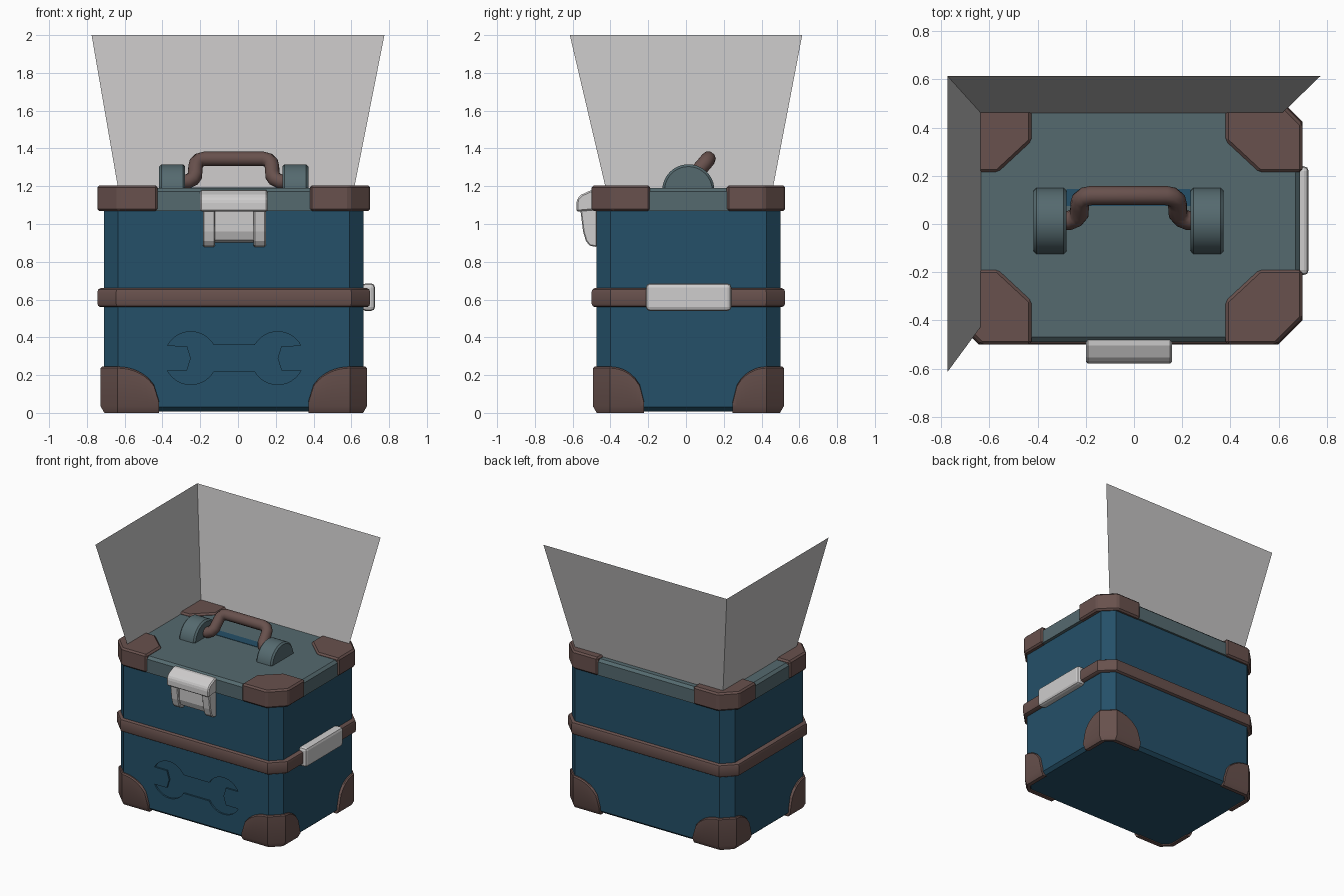
import bpy, bmesh, math
from mathutils import Vector

if "Cube" in bpy.data.objects:
    bpy.data.objects.remove(bpy.data.objects["Cube"])

CX, CY = -0.0225, 0.0125     # centre of the case


def mat(name, rgb):
    m = bpy.data.materials.new(name)
    m.diffuse_color = (*rgb, 1)
    m.use_nodes = True
    m.node_tree.nodes["Principled BSDF"].inputs["Base Color"].default_value = m.diffuse_color
    return m


BLUE = mat("deep blue", (0.018, 0.080, 0.138))
TEAL = mat("grey teal", (0.091, 0.144, 0.159))
BROWN = mat("leather brown", (0.138, 0.082, 0.074))
METAL = mat("pale metal", (0.62, 0.61, 0.61))
GREY = mat("panel grey", (0.55, 0.54, 0.54))


def finish(name, bm, material, bevel=0, smooth=False, segments=1):
    bmesh.ops.recalc_face_normals(bm, faces=bm.faces)
    me = bpy.data.meshes.new(name)
    bm.to_mesh(me)
    bm.free()
    me.materials.append(material)
    ob = bpy.data.objects.new(name, me)
    bpy.context.collection.objects.link(ob)
    if bevel:
        b = ob.modifiers.new("bevel", "BEVEL")
        b.width, b.segments, b.limit_method = bevel, segments, "ANGLE"
    if smooth:
        bpy.ops.object.select_all(action="DESELECT")
        ob.select_set(True)
        bpy.context.view_layer.objects.active = ob
        bpy.ops.object.shade_smooth_by_angle(angle=math.radians(35))
    return ob


def loft(rings, cap=True):
    """Skin a list of equal closed rings."""
    bm = bmesh.new()
    vs = [[bm.verts.new(p) for p in r] for r in rings]
    n = len(rings[0])
    for a, b in zip(vs, vs[1:]):
        for i in range(n):
            bm.faces.new((a[i], a[(i + 1) % n], b[(i + 1) % n], b[i]))
    if cap:
        bm.faces.new(vs[0][::-1])
        bm.faces.new(vs[-1])
    return bm


def octagon(hx, hy, c, z, inset=0):
    hx, hy, c = hx - inset, hy - inset, c - inset * 0.586
    q = [(hx, -hy + c), (hx, hy - c), (hx - c, hy), (-hx + c, hy),
         (-hx, hy - c), (-hx, -hy + c), (-hx + c, -hy), (hx - c, -hy)]
    return [(CX + x, CY + y, z) for x, y in q]


def case_part(name, material, hx, hy, c, levels, smooth=False):
    return finish(name, loft([octagon(hx, hy, c, z, i) for z, i in levels]), material, smooth=smooth)


def side_prism(name, material, profile, x0, x1, **kw):
    """Extrude a (y, z) profile along x."""
    return finish(name, loft([[(x, y, z) for y, z in profile] for x in (x0, x1)]), material, **kw)


# Body, lid and middle band
body = case_part("body", BLUE, 0.6875, 0.4875, 0.075, [(0.008, 0.025), (0.03, 0), (1.09, 0)])
case_part("lid", TEAL, 0.7125, 0.5025, 0.11, [(1.07, 0), (1.172, 0), (1.19, 0.02)])
case_part("band", BROWN, 0.7225, 0.5125, 0.1,
          [(0.56, 0.04), (0.56, 0.016), (0.567, 0.005), (0.58, 0), (0.64, 0),
           (0.653, 0.005), (0.66, 0.016), (0.66, 0.04)], smooth=True)

# Wrench shape recessed into the front
def head(side):
    R = 0.14
    arc = [math.radians(150 - 122 * i / 12) for i in range(13)]
    top = [(R * math.cos(a), R * math.sin(a)) for a in arc]
    pts = top + [(0.02, 0.065), (0, 0), (0.02, -0.065)] + [(x, -z) for x, z in top[::-1]]
    return [(-0.02 + side * (0.23 + x), 0.29 + side * z) for x, z in pts]

outline = head(1) + head(-1)
cutter = finish("wrench_cutter", loft([[(x, y, z) for x, z in outline] for y in (-0.52, -0.463)]), BLUE)
cutter.hide_render = True
cutter.hide_viewport = True
cut = body.modifiers.new("wrench", "BOOLEAN")
cut.operation, cut.object, cut.solver = "DIFFERENCE", cutter, "EXACT"

# Corner guards on lid and base
LID = [(0.4025, 0.5125), (0.6125, 0.5125), (0.7225, 0.4025), (0.7225, 0.2025),
       (0.5425, 0.2025), (0.4025, 0.3325)]
for sx, side in ((-1, "left"), (1, "right")):
    for sy, end in ((-1, "front"), (1, "back")):
        rings = [[(CX + sx * x, CY + sy * y, z) for x, y in LID] for z in (1.068, 1.205)]
        finish(f"lid_corner_{end}_{side}", loft(rings), BROWN, bevel=0.012)

        # base guard: rounded flaps meeting at the chamfered corner
        ox, oy, c, N = 0.705, 0.505, 0.09, 8
        flap = [(i / N, 0.06 + 0.185 * math.sqrt(1 - (1 - i / N) ** 2)) for i in range(N + 1)]
        cols = [(0.395 + (ox - c - 0.395) * t, oy, h, 0, 1) for t, h in flap]
        cols += [(ox, 0.235 + (oy - c - 0.235) * t, h, 1, 0) for t, h in flap[::-1]]
        bm = bmesh.new()
        grid = []
        for x, y, h, nx, ny in cols:
            def at(d, z):
                return bm.verts.new((CX + sx * (x - d * nx), CY + sy * (y - d * ny), z))
            grid.append([at(0.05, 0), at(0.02, 0), at(0, 0.035), at(0, h - 0.008),
                         at(0.008, h), at(0.05, h)])
        for a, b in zip(grid, grid[1:]):
            for i in range(6):
                j = (i + 1) % 6
                bm.faces.new((a[i], b[i], b[j], a[j]))
        bm.faces.new(grid[0])
        bm.faces.new(grid[-1])
        finish(f"base_corner_{end}_{side}", bm, BROWN, smooth=True)

# Handle mounts: half discs on the lid
half = [(CY + 0.138 * math.cos(math.pi * i / 20), 1.178 + 0.138 * math.sin(math.pi * i / 20))
        for i in range(21)]
for name, x0, x1 in (("left", -0.417, -0.28), ("right", 0.235, 0.372)):
    side_prism(f"handle_mount_{name}", TEAL, half, x0, x1, bevel=0.012, smooth=True)

# Strip beneath the handle
side_prism("handle_strip", BLUE, [(0.075, 1.185), (0.145, 1.185), (0.145, 1.193), (0.075, 1.193)],
           -0.28, 0.235)

# Handle: bent tube leaning back
cu = bpy.data.curves.new("handle", "CURVE")
cu.dimensions, cu.bevel_depth, cu.bevel_resolution = "3D", 0.04, 3
HALF = [(0.29, 0.015, 1.222), (0.245, 0.015, 1.225), (0.218, 0.026, 1.238), (0.205, 0.042, 1.258),
        (0.203, 0.078, 1.297), (0.198, 0.100, 1.322), (0.182, 0.113, 1.338), (0.155, 0.118, 1.345)]
path = [(CX - x, y, z) for x, y, z in HALF] + [(CX + x, y, z) for x, y, z in HALF[::-1]]
sp = cu.splines.new("POLY")
sp.points.add(len(path) - 1)
for p, co in zip(sp.points, path):
    p.co = (*co, 1)
sp.use_smooth = True
cu.use_fill_caps = True
cu.materials.append(BROWN)
bpy.context.collection.objects.link(bpy.data.objects.new("handle", cu))

# Front clasp: hooked cap, two side bars and a middle plate
side_prism("clasp_cap", METAL, [(-0.47, 1.18), (-0.505, 1.178), (-0.555, 1.155), (-0.575, 1.135),
           (-0.58, 1.11), (-0.58, 1.065), (-0.47, 1.075)], -0.2, 0.157, bevel=0.008)
BAR = [(-0.47, 1.08), (-0.56, 1.08), (-0.545, 0.96), (-0.53, 0.91), (-0.51, 0.885), (-0.47, 0.878)]
for name, x0, x1 in (("left", -0.185, -0.122), ("right", 0.083, 0.147)):
    side_prism(f"clasp_bar_{name}", METAL, BAR, x0, x1, bevel=0.006)
side_prism("clasp_plate", METAL, [(-0.47, 1.08), (-0.535, 1.08), (-0.532, 0.96), (-0.515, 0.915),
           (-0.47, 0.9)], -0.125, 0.086)

# Clip around the band on the right side
side_prism("band_clip", METAL, [(-0.212, 0.54), (0.24, 0.54), (0.24, 0.685), (-0.212, 0.685)],
           0.655, 0.725, bevel=0.02, segments=2)

# Flared upright panels at the left and back
def panel(name, pts):
    bm = bmesh.new()
    bm.faces.new([bm.verts.new(p) for p in pts])
    finish(name, bm, GREY)

panel("panel_left", [(-0.635, -0.425, 1.19), (-0.635, 0.46, 1.19), (-0.775, 0.615, 2), (-0.775, -0.615, 2)])
panel("panel_back", [(-0.635, 0.46, 1.19), (0.615, 0.46, 1.19), (0.775, 0.615, 2), (-0.775, 0.615, 2)])
